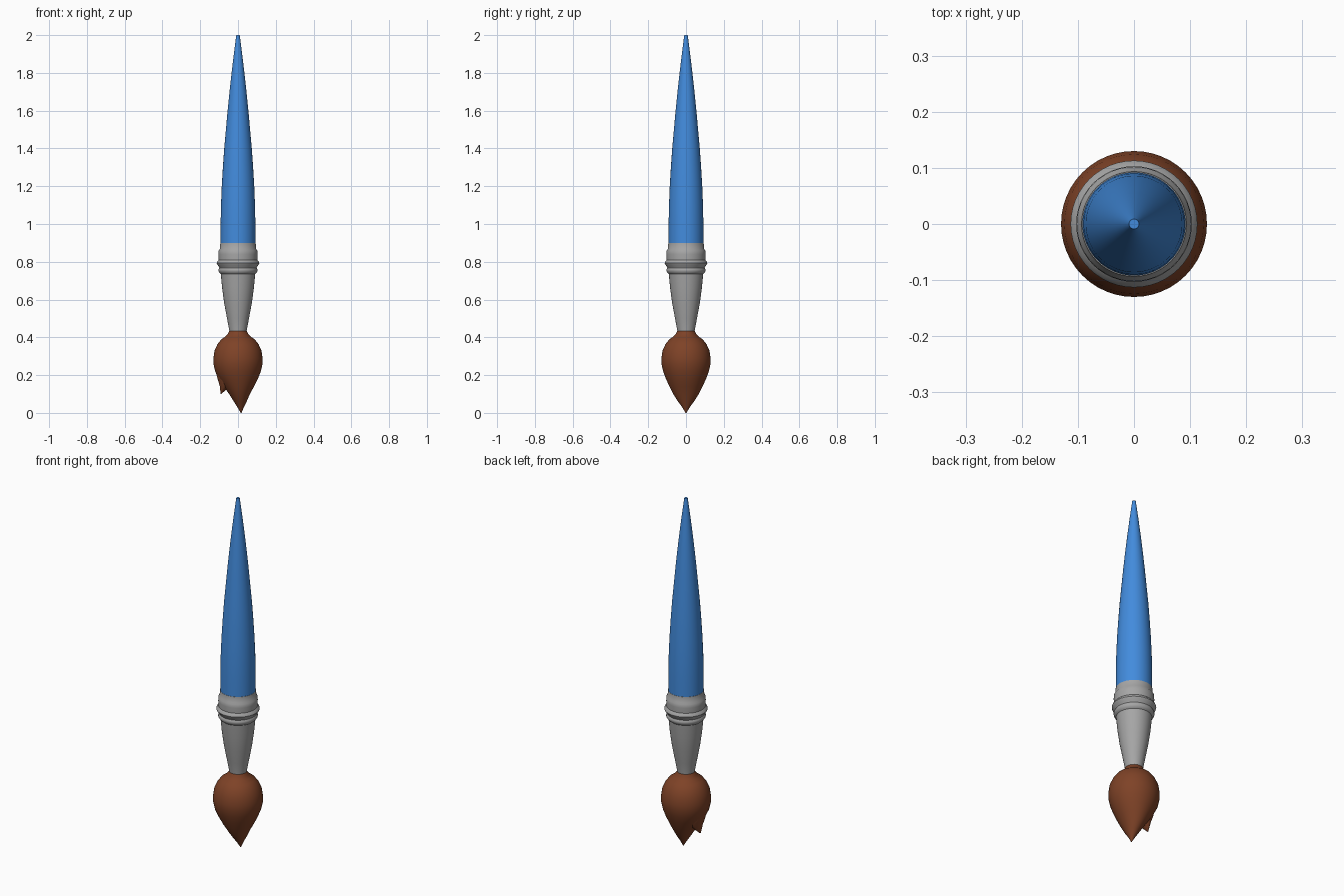
import bpy, bmesh, math

SEG = 48


def material(name, rgb):
    m = bpy.data.materials.new(name)
    m.diffuse_color = (*rgb, 1)
    return m


blue = material("blue paint", (0.055, 0.26, 0.72))
grey = material("grey metal", (0.38, 0.38, 0.38))
brown = material("brown bristle", (0.21, 0.055, 0.02))


def loft(name, rings, mat, angle=40):
    """Skin elliptical rings given as (z, rx, ry, centre x), from low to high."""
    bm = bmesh.new()
    loops = []
    for z, rx, ry, cx in rings:
        loops.append([bm.verts.new((cx + rx * math.cos(2 * math.pi * i / SEG),
                                    ry * math.sin(2 * math.pi * i / SEG), z))
                      for i in range(SEG)])
    for a, b in zip(loops, loops[1:]):
        for i in range(SEG):
            j = (i + 1) % SEG
            bm.faces.new((a[i], a[j], b[j], b[i]))
    bm.faces.new(loops[0][::-1])
    bm.faces.new(loops[-1])
    bmesh.ops.recalc_face_normals(bm, faces=bm.faces)
    me = bpy.data.meshes.new(name)
    bm.to_mesh(me)
    bm.free()
    me.materials.append(mat)
    ob = bpy.data.objects.new(name, me)
    bpy.context.collection.objects.link(ob)
    bpy.ops.object.select_all(action='DESELECT')
    ob.select_set(True)
    bpy.context.view_layer.objects.active = ob
    bpy.ops.object.shade_smooth_by_angle(angle=math.radians(angle))
    return ob


def lathe(name, profile, mat):
    return loft(name, [(z, r, r, 0) for z, r in profile], mat)


# tapered wooden handle
lathe("handle", [(0.89, 0.092), (1.0, 0.092), (1.1, 0.090), (1.2, 0.086),
                 (1.3, 0.080), (1.4, 0.073), (1.5, 0.064), (1.6, 0.055),
                 (1.7, 0.045), (1.8, 0.034), (1.9, 0.022), (1.97, 0.013),
                 (2.0, 0.009)], blue)

# metal ferrule with crimped rings
lathe("ferrule", [(0.42, 0.045), (0.435, 0.046), (0.5, 0.058), (0.58, 0.073),
                  (0.66, 0.084), (0.735, 0.091), (0.74, 0.097), (0.75, 0.103),
                  (0.76, 0.103), (0.768, 0.098), (0.775, 0.101),
                  (0.785, 0.110), (0.793, 0.113), (0.801, 0.110),
                  (0.81, 0.102), (0.84, 0.103), (0.86, 0.102),
                  (0.868, 0.096), (0.90, 0.0935)], grey)

# bristle head, tip bent slightly to the right
loft("bristles", [(0.0, 0.002, 0.002, 0.017), (0.03, 0.017, 0.020, 0.014),
                  (0.06, 0.034, 0.042, 0.012), (0.10, 0.055, 0.068, 0.008),
                  (0.14, 0.080, 0.088, 0.005), (0.18, 0.103, 0.106, 0.002),
                  (0.22, 0.121, 0.121, 0), (0.26, 0.130, 0.130, 0),
                  (0.29, 0.130, 0.130, 0), (0.33, 0.124, 0.124, 0),
                  (0.365, 0.108, 0.108, 0), (0.39, 0.088, 0.088, 0),
                  (0.405, 0.066, 0.066, 0), (0.42, 0.053, 0.053, 0),
                  (0.435, 0.045, 0.045, 0)], brown)

# loose tuft on the left side
loft("side_tuft", [(0.10, 0.002, 0.004, -0.091), (0.12, 0.014, 0.022, -0.080),
                   (0.14, 0.026, 0.038, -0.070), (0.17, 0.042, 0.055, -0.063),
                   (0.21, 0.056, 0.066, -0.060), (0.26, 0.060, 0.060, -0.060)],
     brown)
